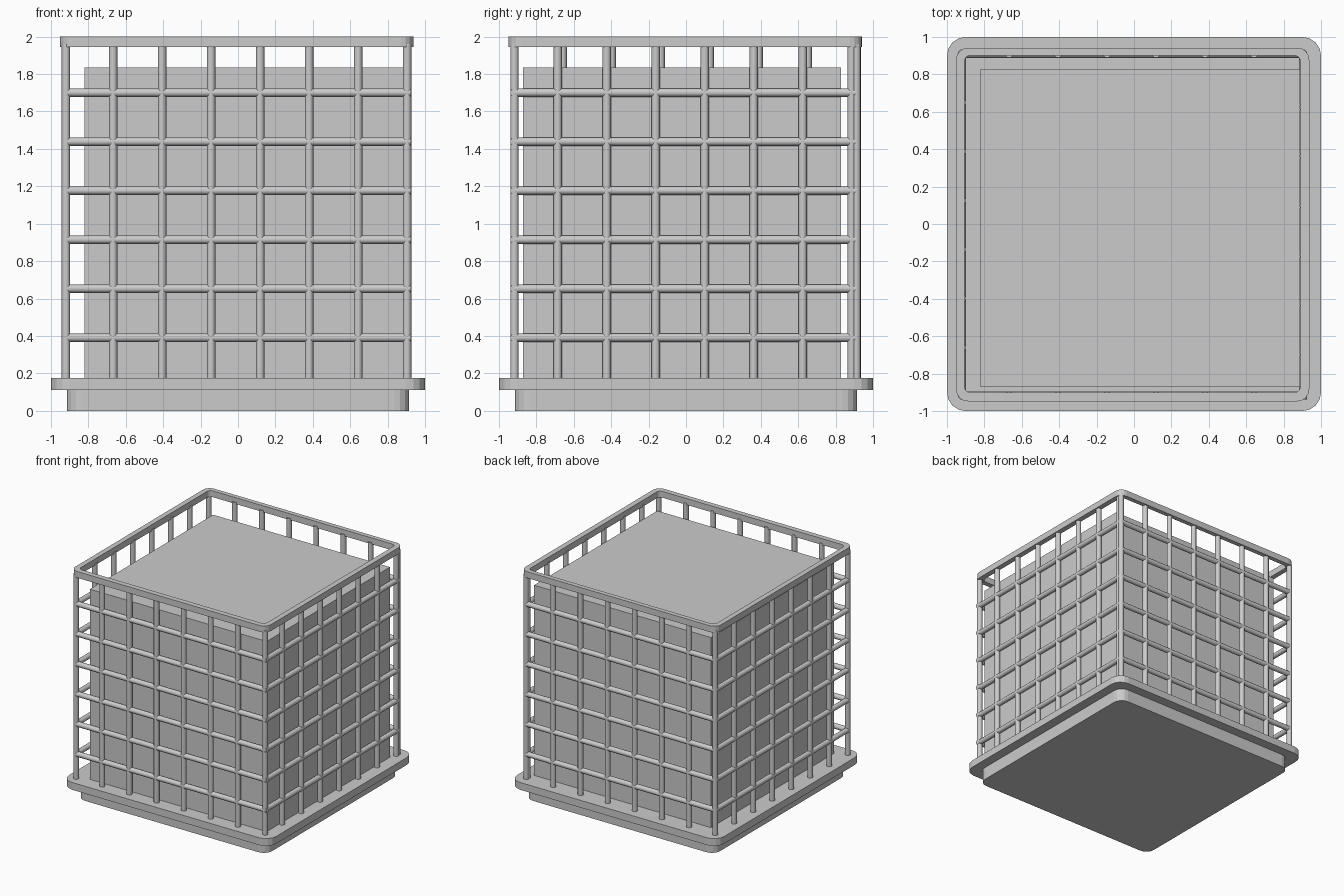
import bpy, bmesh, math
from mathutils import Vector

if "Cube" in bpy.data.objects:
    bpy.data.objects.remove(bpy.data.objects["Cube"])

R = 0.0225                                        # wire radius
XL, XR, YF, YB = -0.92, 0.906, -0.917, 0.911      # wire wall planes
Z0, Z1 = 0.16, 1.96
STEP = 0.262


def finish(name, bm, smooth=False):
    bmesh.ops.recalc_face_normals(bm, faces=bm.faces)
    me = bpy.data.meshes.new(name)
    bm.to_mesh(me)
    bm.free()
    ob = bpy.data.objects.new(name, me)
    bpy.context.collection.objects.link(ob)
    if smooth:
        bpy.context.view_layer.objects.active = ob
        ob.select_set(True)
        bpy.ops.object.shade_smooth_by_angle(angle=math.radians(40))
        ob.select_set(False)
    return ob


def outline(x0, x1, y0, y1, r, seg=4):
    """Rounded rectangle, counter-clockwise."""
    pts = []
    corners = [(x1 - r, y1 - r), (x0 + r, y1 - r), (x0 + r, y0 + r), (x1 - r, y0 + r)]
    for q, (cx, cy) in enumerate(corners):
        for i in range(seg + 1):
            a = math.pi / 2 * (q + i / seg)
            pts.append((cx + r * math.cos(a), cy + r * math.sin(a)))
    return pts


def slab(name, pts, z0, z1):
    bm = bmesh.new()
    lo, hi = ([bm.verts.new((x, y, z)) for x, y in pts] for z in (z0, z1))
    bm.faces.new(lo)
    bm.faces.new(hi)
    for i in range(len(pts)):
        j = (i + 1) % len(pts)
        bm.faces.new((lo[i], lo[j], hi[j], hi[i]))
    return finish(name, bm)


def ring(name, outer, inner, z0, z1):
    bm = bmesh.new()
    loops = [[bm.verts.new((x, y, z)) for x, y in p]
             for p, z in ((outer, z0), (outer, z1), (inner, z1), (inner, z0))]
    n = len(outer)
    for k in range(4):
        a, b = loops[k], loops[(k + 1) % 4]
        for i in range(n):
            j = (i + 1) % n
            bm.faces.new((a[i], a[j], b[j], b[i]))
    return finish(name, bm)


def wires(name, segments):
    """Round bars between pairs of points."""
    bm = bmesh.new()
    for a, b in segments:
        a, b = Vector(a), Vector(b)
        d = b - a
        m = d.to_track_quat('Z', 'Y').to_matrix().to_4x4()
        m.translation = (a + b) / 2
        bmesh.ops.create_cone(bm, cap_ends=True, segments=12, radius1=R,
                              radius2=R, depth=d.length, matrix=m)
    return finish(name, bm, smooth=True)


# Stepped base
slab("base_foot", outline(-0.915, 0.915, -0.915, 0.915, 0.08), 0, 0.112)
slab("base_plate", outline(-1, 1, -1, 1, 0.1), 0.112, 0.176)

# Solid container, slightly off centre inside the cage
slab("inner_tank", [(-0.82, -0.872), (0.887, -0.872), (0.887, 0.828), (-0.82, 0.828)],
     0.17, 1.835)

# Rim on top of the cage
ring("top_rim", outline(-0.952, 0.937, -0.948, 0.942, 0.065),
     outline(-0.907, 0.890, -0.902, 0.902, 0.035), 1.945, 2.0)

# Upright bars on each wall, corners shared
walls = {
    "front": [(-0.668 + STEP * i, YF) for i in range(7)],
    "right": [(XR, -0.686 + STEP * i) for i in range(7)],
    "back": [(-0.668 + STEP * i, YB) for i in range(7)],
    "left": [(XL, -0.66 + STEP * i) for i in range(7)] + [(XL, YF)],
}
for side, spots in walls.items():
    wires(side + "_uprights", [((x, y, Z0), (x, y, Z1)) for x, y in spots])

# Horizontal bars on each wall
heights = [0.391 + STEP * i for i in range(6)]
spans = {
    "front": ((XL, YF), (XR + 0.02, YF)),
    "right": ((XR, YF), (XR, YB)),
    "back": ((XL, YB), (XR, YB)),
    "left": ((XL, YF), (XL, YB)),
}
for side, (a, b) in spans.items():
    wires(side + "_crossbars", [((*a, z), (*b, z)) for z in heights])
